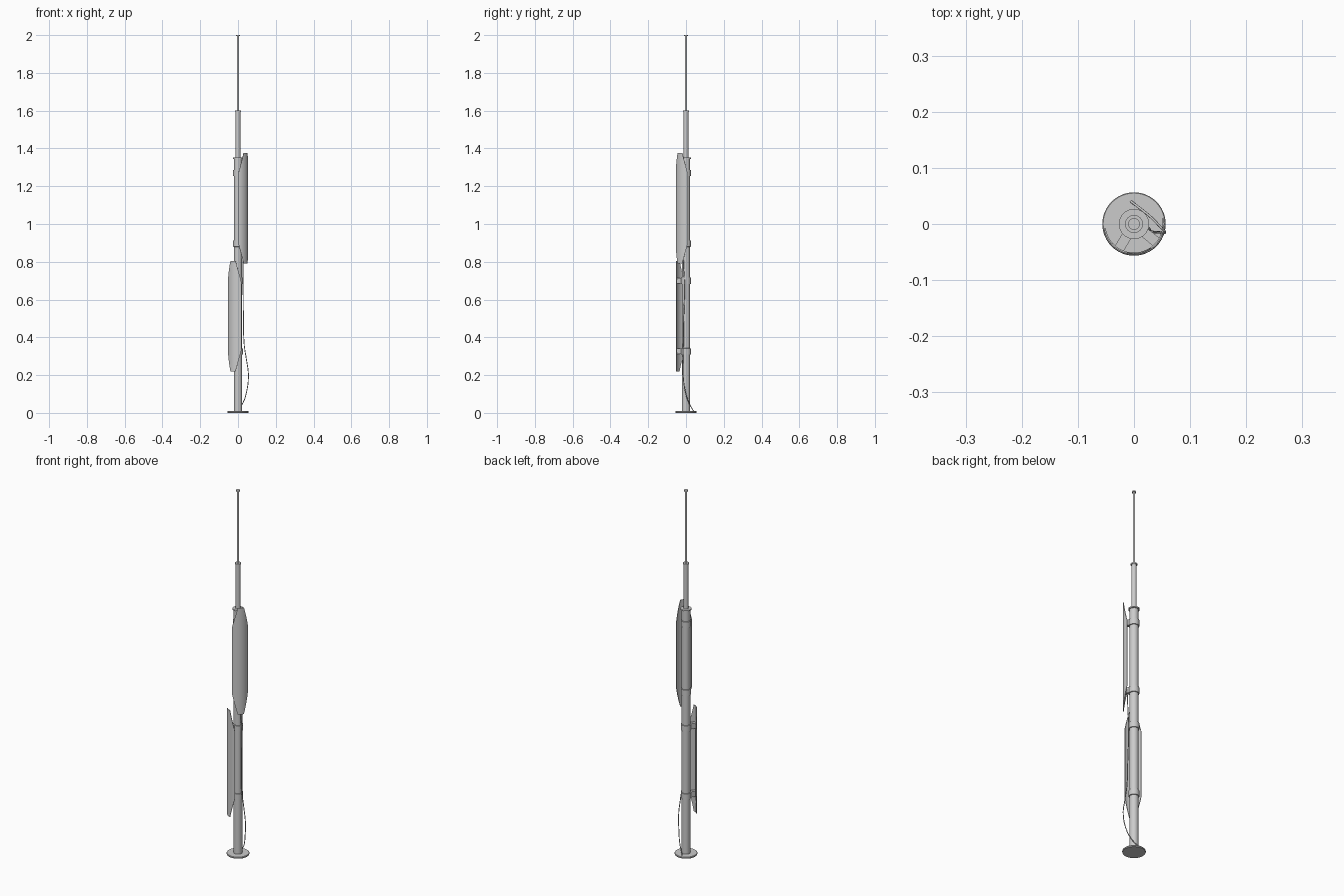
import bpy, bmesh, math
from mathutils import Vector

if "Cube" in bpy.data.objects:
    bpy.data.objects.remove(bpy.data.objects["Cube"])


def finish(name, bm, smooth=True):
    bmesh.ops.recalc_face_normals(bm, faces=bm.faces)
    me = bpy.data.meshes.new(name)
    bm.to_mesh(me)
    bm.free()
    ob = bpy.data.objects.new(name, me)
    bpy.context.collection.objects.link(ob)
    if smooth:
        bpy.ops.object.select_all(action='DESELECT')
        bpy.context.view_layer.objects.active = ob
        ob.select_set(True)
        bpy.ops.object.shade_smooth_by_angle(angle=math.radians(35))
    return ob


def lathe(name, profile, n=32):
    """Closed turned solid from (radius, z) points."""
    bm = bmesh.new()
    rings = [[bm.verts.new((r * math.cos(2 * math.pi * i / n), r * math.sin(2 * math.pi * i / n), z))
              for i in range(n)] for r, z in profile]
    for a, b in zip(rings, rings[1:]):
        for i in range(n):
            j = (i + 1) % n
            bm.faces.new((a[i], a[j], b[j], b[i]))
    bm.faces.new(rings[0])
    bm.faces.new(rings[-1])
    return finish(name, bm)


def curved_panel(name, z0, heading, half=50, tip=17, r=0.054, t=0.003):
    """Curved shell with its four corners cut off at a slant."""
    angles = [-half + k * (half - tip) / 6 for k in range(7)]
    angles += [-tip + k * tip / 3 for k in range(1, 7)]
    angles += [tip + k * (half - tip) / 6 for k in range(1, 7)]
    bm = bmesh.new()
    cols = []
    for a in angles:
        f = max(0, (abs(a) - tip) / (half - tip))
        h = 0.2925 - 0.11 * f
        th = math.radians(heading + a)
        cols.append([bm.verts.new((rr * math.cos(th), rr * math.sin(th), z0 + s * h))
                     for rr, s in ((r, -1), (r, 1), (r - t, 1), (r - t, -1))])
    for a, b in zip(cols, cols[1:]):
        for k in range(4):
            m = (k + 1) % 4
            bm.faces.new((a[k], b[k], b[m], a[m]))
    bm.faces.new(cols[0])
    bm.faces.new(cols[-1])
    return finish(name, bm)


def strut(name, z, heading, r0=0.018, r1=0.0525, w=0.007, h=0.03):
    """Radial block joining a collar to a panel."""
    bm = bmesh.new()
    bmesh.ops.create_cube(bm, size=1)
    d = math.radians(heading)
    out, side = Vector((math.cos(d), math.sin(d), 0)), Vector((-math.sin(d), math.cos(d), 0))
    for v in bm.verts:
        x, y, zz = v.co
        v.co = out * ((r0 + r1) / 2 + x * (r1 - r0)) + side * (y * w) + Vector((0, 0, z + zz * h))
    return finish(name, bm, False)


# Base plate
lathe("base_plate", [(0.055, 0), (0.0565, 0.002), (0.0565, 0.007), (0.055, 0.009)], 48)

# Telescoping mast with a flange on top of each section
lathe("lower_mast", [(0.0215, 0.005), (0.0215, 1.344), (0.027, 1.344), (0.027, 1.351)])
lathe("middle_mast", [(0.0125, 1.345), (0.0125, 1.593), (0.016, 1.593), (0.016, 1.6)])
lathe("upper_mast", [(0.006, 1.595), (0.006, 1.994), (0.0105, 1.994), (0.0105, 2.0)])

# Two curved panels, each held by two collars and struts
for part, zc, heading in (("lower", 0.5125, 239), ("upper", 1.083, 321)):
    curved_panel(part + "_panel", zc, heading)
    for end, s in (("bottom", -1), ("top", 1)):
        z = zc + s * 0.187
        lathe(f"{part}_{end}_collar", [(0.021, z - 0.017), (0.0255, z - 0.016),
                                       (0.0255, z + 0.016), (0.021, z + 0.017)])
        strut(f"{part}_{end}_strut", z, heading, w=0.018)

# Loose cable hanging from the upper panel down to the base
path = [(0.032, -0.014, 0.90), (0.027, -0.014, 0.80), (0.027, -0.008, 0.68), (0.029, -0.012, 0.50),
        (0.033, -0.014, 0.36), (0.045, -0.015, 0.28), (0.055, -0.015, 0.20),
        (0.045, -0.003, 0.11), (0.027, 0.015, 0.055), (-0.005, 0.04, 0.009)]
cu = bpy.data.curves.new("cable", 'CURVE')
cu.dimensions = '3D'
cu.bevel_depth = 0.0022
cu.bevel_resolution = 2
cu.resolution_u = 8
cu.use_fill_caps = True
sp = cu.splines.new('BEZIER')
sp.bezier_points.add(len(path) - 1)
for p, co in zip(sp.bezier_points, path):
    p.co = co
    p.handle_left_type = p.handle_right_type = 'AUTO'
bpy.context.collection.objects.link(bpy.data.objects.new("cable", cu))
